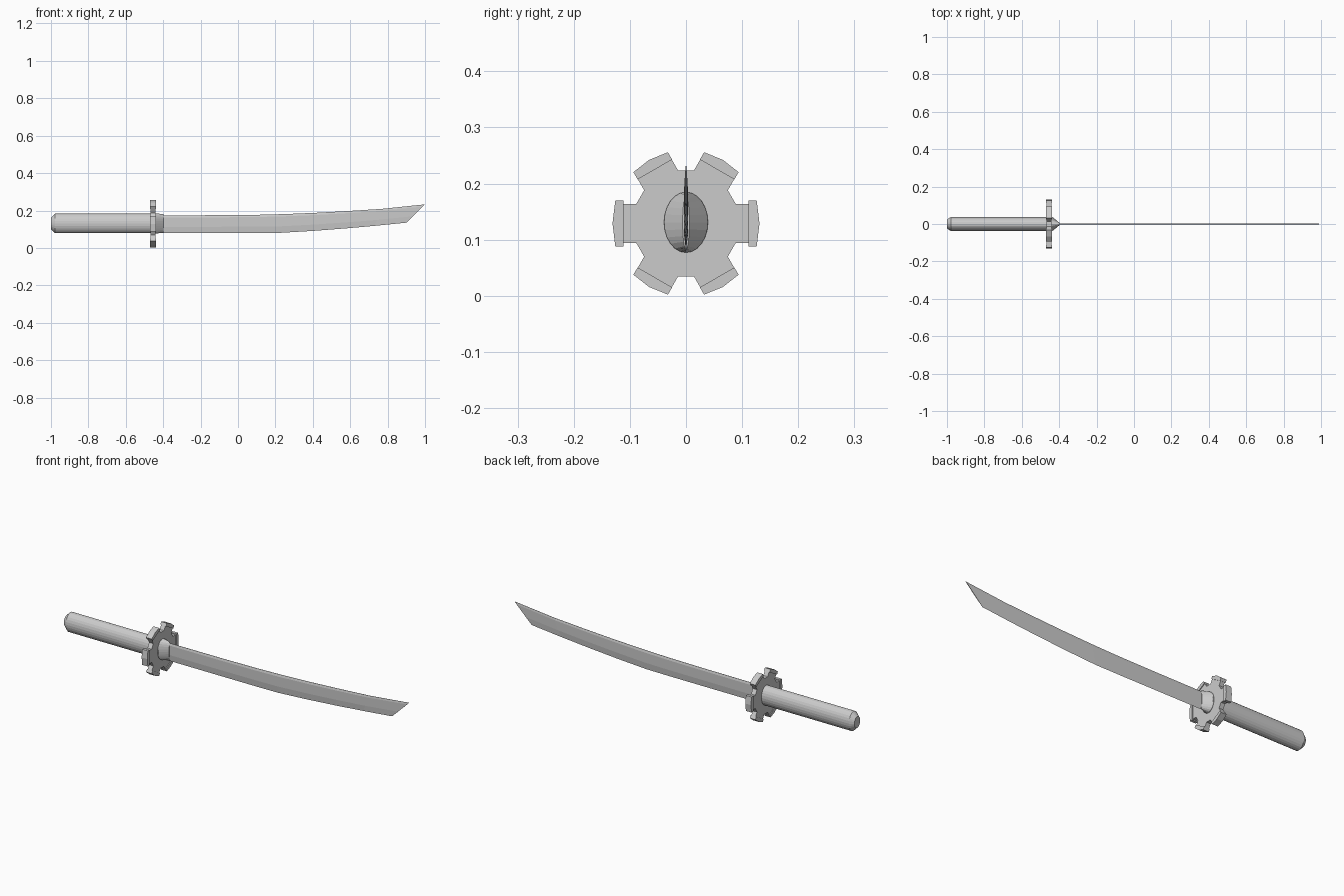
import bpy, bmesh, math

if "Cube" in bpy.data.objects:
    bpy.data.objects.remove(bpy.data.objects["Cube"])

steel = bpy.data.materials.new("plain grey")
steel.diffuse_color = (0.6, 0.6, 0.6, 1)
steel.use_nodes = True
steel.node_tree.nodes["Principled BSDF"].inputs["Base Color"].default_value = steel.diffuse_color
CZ = 0.129  # height of the sword axis


def loft(name, rings):
    """Skin a list of equal-length point rings and cap both ends."""
    bm = bmesh.new()
    rows = [[bm.verts.new(p) for p in ring] for ring in rings]
    n = len(rows[0])
    for a, b in zip(rows, rows[1:]):
        for i in range(n):
            j = (i + 1) % n
            bm.faces.new((a[i], a[j], b[j], b[i]))
    bm.faces.new(rows[0][::-1])
    bm.faces.new(rows[-1])
    bmesh.ops.recalc_face_normals(bm, faces=bm.faces[:])
    me = bpy.data.meshes.new(name)
    bm.to_mesh(me)
    bm.free()
    me.materials.append(steel)
    ob = bpy.data.objects.new(name, me)
    bpy.context.collection.objects.link(ob)
    return ob


def ellipse(x, ry, rz, n=24):
    return [(x, ry * math.cos(2 * math.pi * i / n),
             CZ + 0.002 + rz * math.sin(2 * math.pi * i / n)) for i in range(n)]


def plate(name, outline, x0, x1):
    return loft(name, [[(x, y, CZ + z) for y, z in outline] for x in (x0, x1)])


def turned(points, angle):
    c, s = math.cos(angle), math.sin(angle)
    return [(r * c - t * s, r * s + t * c) for r, t in points]


# Grip with bevelled end
loft("grip", [ellipse(-1.0, 0.024, 0.03), ellipse(-0.978, 0.038, 0.052),
              ellipse(-0.45, 0.038, 0.052)])

# Collar that pinches from the grip oval down to the blade
loft("blade_collar", [ellipse(-0.455, 0.04, 0.054), ellipse(-0.438, 0.039, 0.054),
                      ellipse(-0.398, 0.006, 0.049)])

# Guard: gear-like plate with six necks, each ending in a raised cap
outline = []
for k in range(6):
    a = k * math.pi / 3
    outline += turned([(0.0885, -0.035), (0.115, -0.035),
                       (0.115, 0.035), (0.0885, 0.035)], a)
    w = 0.041 if k % 3 == 0 else 0.0355
    plate("guard_cap_%d" % (k + 1),
          turned([(0.111, -w), (0.126, -w), (0.131, 0), (0.126, w), (0.111, w)], a),
          -0.471, -0.438)
plate("guard_plate", outline, -0.467, -0.442)

# Curved blade: (x of spine, z of spine, x of edge, z of edge, half thickness)
stations = [(-0.45, 0.174, -0.45, 0.08, 0.004),
            (-0.1, 0.175, -0.1, 0.08, 0.004),
            (0.1, 0.177, 0.08, 0.08, 0.004),
            (0.25, 0.181, 0.23, 0.081, 0.004),
            (0.42, 0.188, 0.4, 0.091, 0.0037),
            (0.6, 0.198, 0.57, 0.104, 0.0034),
            (0.77, 0.209, 0.73, 0.118, 0.003),
            (1.0, 0.233, 0.9, 0.135, 0.0015)]
rings = []
for xs, zs, xe, ze, h in stations:
    def at(f, y):
        return (xe + (xs - xe) * f, y, ze + (zs - ze) * f)
    rings.append([at(0, 0), at(0.35, h), at(0.88, h), at(1, h * 0.2),
                  at(1, -h * 0.2), at(0.88, -h), at(0.35, -h)])
loft("blade", rings)
